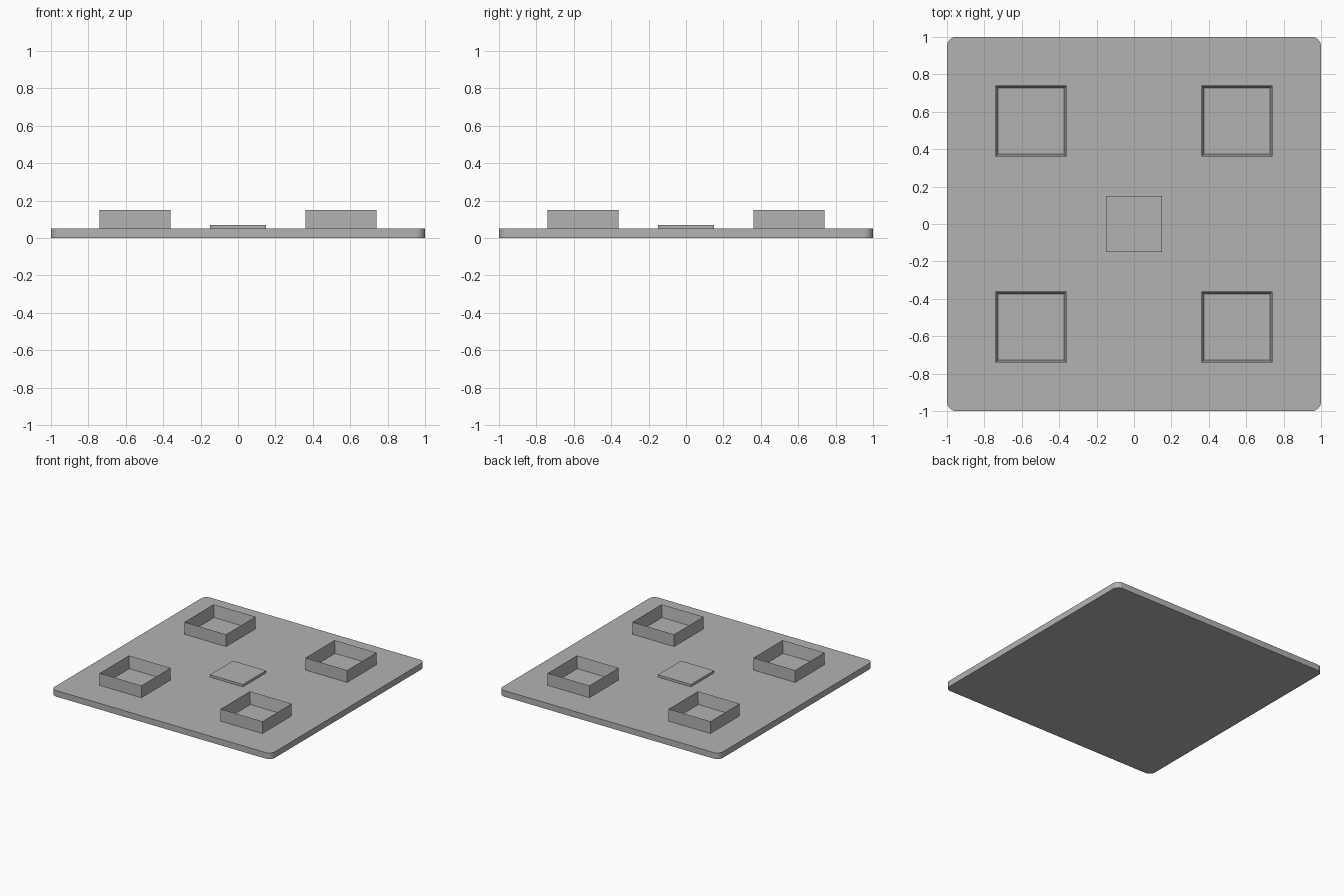
import bpy, bmesh, math

if "Cube" in bpy.data.objects:
    bpy.data.objects.remove(bpy.data.objects["Cube"])

grey = bpy.data.materials.new("mid grey")
grey.use_nodes = True
colour = (0.45, 0.45, 0.45, 1)
grey.diffuse_color = colour
grey.node_tree.nodes["Principled BSDF"].inputs["Base Color"].default_value = colour


def add_object(name, bm):
    bmesh.ops.recalc_face_normals(bm, faces=bm.faces)
    mesh = bpy.data.meshes.new(name)
    bm.to_mesh(mesh)
    bm.free()
    mesh.materials.append(grey)
    obj = bpy.data.objects.new(name, mesh)
    bpy.context.collection.objects.link(obj)
    return obj


def box(half, bottom, top, x=0, y=0):
    bm = bmesh.new()
    bmesh.ops.create_cube(bm, size=1)
    for v in bm.verts:
        v.co.x = x + v.co.x * 2 * half
        v.co.y = y + v.co.y * 2 * half
        v.co.z = top if v.co.z > 0 else bottom
    return bm


# Base plate with rounded vertical corners
BASE_TOP = 0.05
bm = box(1, 0, BASE_TOP)
corners = [e for e in bm.edges if abs(e.verts[0].co.z - e.verts[1].co.z) > 0.01]
bmesh.ops.bevel(bm, geom=corners, offset=0.05, segments=8, profile=0.5, affect='EDGES')
plate = add_object("base_plate", bm)
bpy.context.view_layer.objects.active = plate
plate.select_set(True)
bpy.ops.object.shade_smooth_by_angle(angle=math.radians(30))

# Thin raised pad in the middle
add_object("centre_pad", box(0.15, BASE_TOP, 0.07))

# Four square trays with walls tapering to a sharp rim
OUTER, INNER, RIM, FLOOR = 0.19, 0.17, 0.15, 0.051
for side_y, row in ((-1, "front"), (1, "back")):
    for side_x, side in ((-1, "right"), (1, "left")):
        x, y = side_x * 0.55, side_y * 0.55
        bm = box(OUTER, BASE_TOP, RIM, x, y)
        top = max(bm.faces, key=lambda f: f.calc_center_median().z)
        bmesh.ops.inset_region(bm, faces=[top], thickness=OUTER - INNER)
        for v in top.verts:
            v.co.z = FLOOR
        add_object(f"{row}_{side}_tray", bm)
